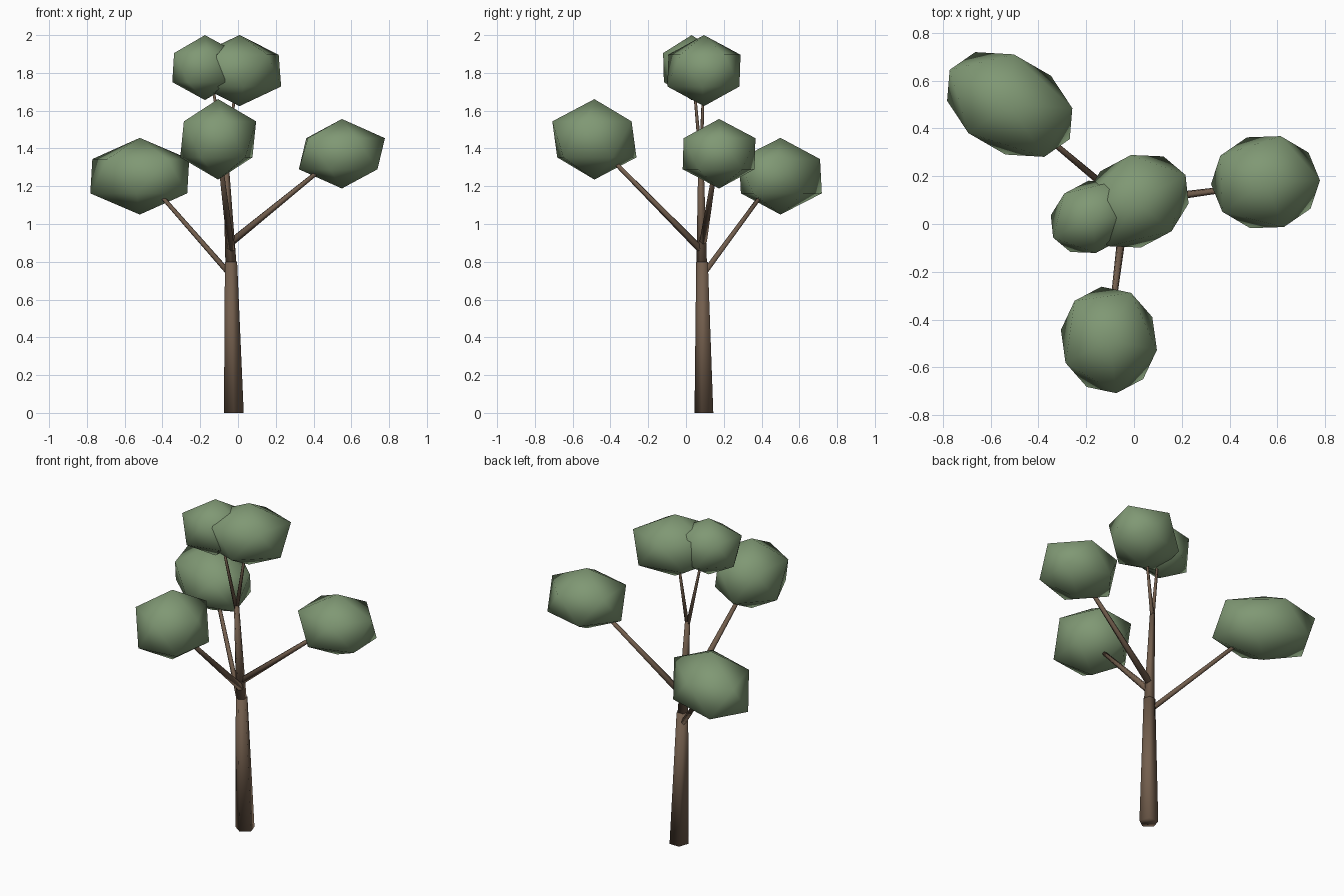
import bpy
import bmesh
import math
from mathutils import Vector, Matrix

if "Cube" in bpy.data.objects:
    bpy.data.objects.remove(bpy.data.objects["Cube"])


def material(name, colour):
    mat = bpy.data.materials.new(name)
    mat.diffuse_color = (*colour, 1.0)
    mat.use_nodes = True
    mat.node_tree.nodes["Principled BSDF"].inputs["Base Color"].default_value = mat.diffuse_color
    return mat


LEAF = material("leaf green", (0.215, 0.315, 0.175))
BARK = material("bark brown", (0.17, 0.112, 0.074))


def finish(name, bm, mat):
    """Turn a bmesh into a fully smooth object with one colour."""
    bmesh.ops.recalc_face_normals(bm, faces=bm.faces)
    mesh = bpy.data.meshes.new(name)
    bm.to_mesh(mesh)
    bm.free()
    mesh.materials.append(mat)
    for poly in mesh.polygons:
        poly.use_smooth = True
    obj = bpy.data.objects.new(name, mesh)
    bpy.context.collection.objects.link(obj)
    return obj


def limb(name, start, end, r_start, r_end, sides=5):
    """Tapered limb between two points, with level end rings when upright."""
    start, end = Vector(start), Vector(end)
    axis = (end - start).normalized()
    if axis.z > 0.95:
        u, v = Vector((1, 0, 0)), Vector((0, 1, 0))
    else:
        u = axis.cross(Vector((0, 0, 1))).normalized()
        v = u.cross(axis)
    bm = bmesh.new()
    rings = []
    for centre, radius in ((start, r_start), (end, r_end)):
        ring = []
        for i in range(sides):
            a = math.tau * i / sides - math.pi / 2
            ring.append(bm.verts.new(centre + radius * (u * math.cos(a) + v * math.sin(a))))
        rings.append(ring)
    for i in range(sides):
        j = (i + 1) % sides
        bm.faces.new((rings[0][i], rings[0][j], rings[1][j], rings[1][i]))
    bm.faces.new(rings[0][::-1])
    bm.faces.new(rings[1])
    return finish(name, bm, BARK)


def leaf_clump(name, centre, length, width, height, yaw):
    """Stretched icosahedron; length and width are half sizes of its rings."""
    bm = bmesh.new()
    bmesh.ops.create_icosphere(bm, subdivisions=1, radius=1.0)
    ring = 2 / math.sqrt(5)
    size = Matrix.Diagonal((length / ring, width / ring, height, 1))
    bm.transform(Matrix.Translation(centre) @ Matrix.Rotation(math.radians(yaw), 4, 'Z') @ size)
    return finish(name, bm, LEAF)


# Trunk in two tapering lengths
fork = (-0.066, 0.08, 1.36)
limb("lower_trunk", (-0.022, 0.10, 0), (-0.037, 0.088, 0.8), 0.055, 0.034)
limb("upper_trunk", (-0.037, 0.086, 0.78), fork, 0.031, 0.015)

# Side branches and the two thin top twigs
limb("back_left_branch", (-0.04, 0.09, 0.73), (-0.47, 0.45, 1.22), 0.016, 0.011)
limb("right_branch", (-0.03, 0.09, 0.91), (0.50, 0.16, 1.34), 0.021, 0.011)
limb("front_branch", (-0.035, 0.085, 0.86), (-0.10, -0.44, 1.39), 0.021, 0.011)
limb("top_right_twig", (-0.066, 0.08, 1.33), (0.0, 0.095, 1.80), 0.012, 0.006)
limb("top_left_twig", (-0.066, 0.08, 1.33), (-0.15, 0.035, 1.82), 0.012, 0.006)

# Leaf clumps, each pointing outward along its branch
limbs_out = (
    ("back_left_leaves", (-0.52, 0.50, 1.253), 0.29, 0.20, 0.203, 150),
    ("right_leaves", (0.55, 0.175, 1.372), 0.228, 0.20, 0.184, 2),
    ("front_leaves", (-0.105, -0.485, 1.448), 0.225, 0.203, 0.213, -82),
    ("top_right_leaves", (0.008, 0.095, 1.812), 0.235, 0.19, 0.188, 28),
    ("top_left_leaves", (-0.175, 0.03, 1.828), 0.185, 0.148, 0.172, 208),
)
for clump in limbs_out:
    leaf_clump(*clump)
